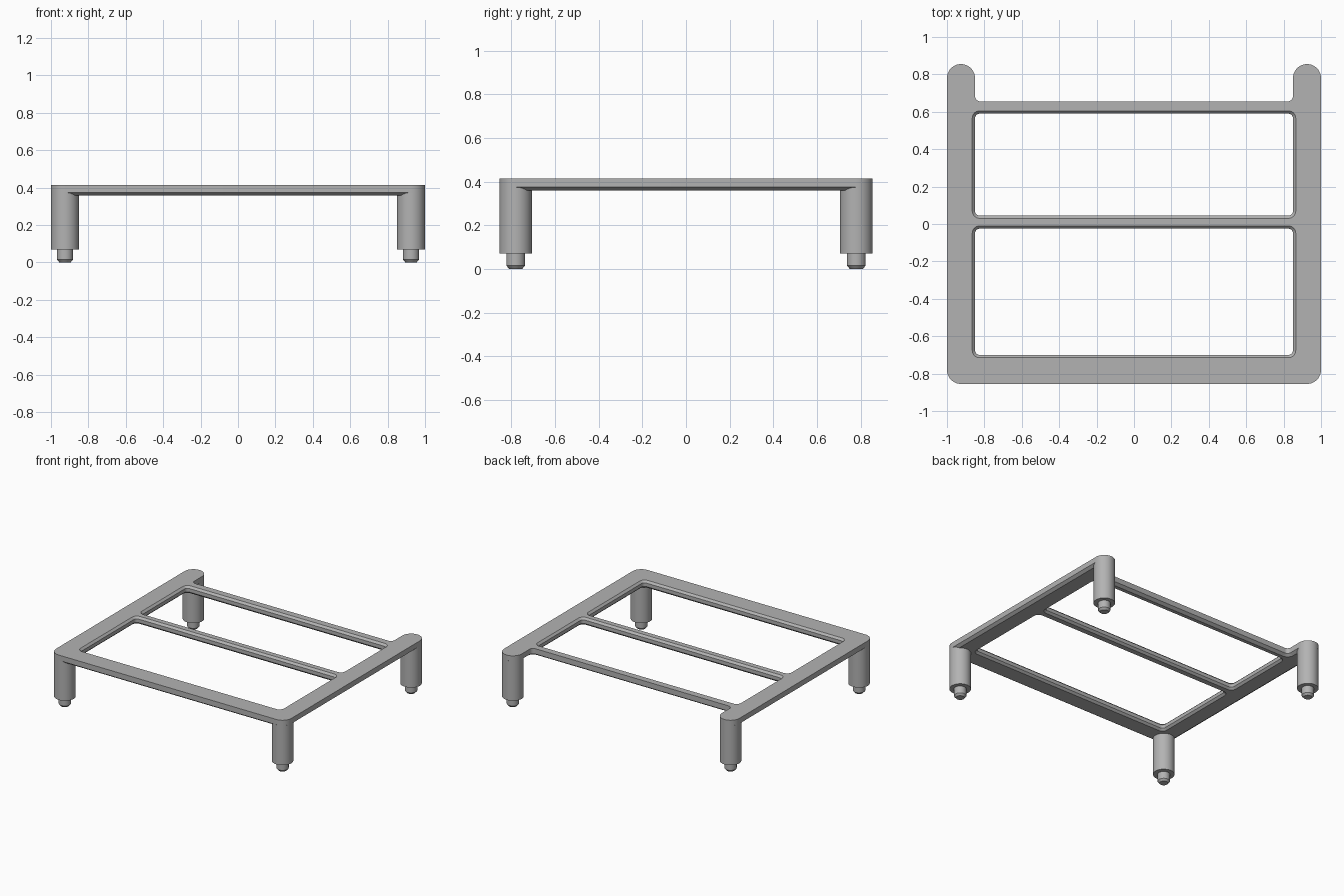
import bpy, bmesh, math
from mathutils import Vector

if "Cube" in bpy.data.objects:
    bpy.data.objects.remove(bpy.data.objects["Cube"], do_unlink=True)

grey = bpy.data.materials.new("plain grey")
grey.use_nodes = True
grey.diffuse_color = (0.45, 0.45, 0.45, 1)
grey.node_tree.nodes["Principled BSDF"].inputs["Base Color"].default_value = grey.diffuse_color

TOP, BOTTOM, CHAMFER = 0.415, 0.358, 0.015
LEG_X, LEG_Y, LEG_R = 0.925, 0.78, 0.075


def rounded(corners, inset, steps=10):
    """Counter-clockwise right-angled outline with rounded corners, moved inward by inset."""
    points = []
    count = len(corners)
    for i, (x, y, r) in enumerate(corners):
        here = Vector((x, y))
        a = (here - Vector(corners[i - 1][:2])).normalized()
        b = (Vector(corners[(i + 1) % count][:2]) - here).normalized()
        convex = a.cross(b) > 0
        here += (b - a) * inset if convex else (a - b) * inset
        # an inward move shifts along the left normals of both edges
        if not convex:
            here = Vector((x, y)) + (Vector((-a.y, a.x)) + Vector((-b.y, b.x))) * inset
        r = max(r - inset if convex else r + inset, 0.004)
        centre = here + (b - a) * r
        for k in range(steps + 1):
            t = k / steps * math.pi / 2
            points.append(centre - b * r * math.cos(t) + a * r * math.sin(t))
    return points


def loft(name, layers):
    """Closed solid through outlines stacked from low to high."""
    bm = bmesh.new()
    rings = [[bm.verts.new((p.x, p.y, z)) for p in pts] for pts, z in layers]
    for low, high in zip(rings, rings[1:]):
        for i in range(len(low)):
            bm.faces.new((low[i - 1], low[i], high[i], high[i - 1]))
    bm.faces.new(rings[0][::-1])
    bm.faces.new(rings[-1])
    bmesh.ops.recalc_face_normals(bm, faces=bm.faces)
    mesh = bpy.data.meshes.new(name)
    bm.to_mesh(mesh)
    bm.free()
    mesh.materials.append(grey)
    obj = bpy.data.objects.new(name, mesh)
    bpy.context.collection.objects.link(obj)
    return obj


def smooth(obj):
    bpy.ops.object.select_all(action="DESELECT")
    obj.select_set(True)
    bpy.context.view_layer.objects.active = obj
    bpy.ops.object.shade_smooth_by_angle(angle=math.radians(25))


def circle(x, y, r, sides=48):
    angles = [2 * math.pi * i / sides for i in range(sides)]
    return [Vector((x + r * math.cos(t), y + r * math.sin(t))) for t in angles]


# Frame plate with two rear tabs and a sloped lower rim
edge, back, tab, rear = 1.0, 0.655, 0.85, LEG_Y + LEG_R
outline = [(-edge, -rear, LEG_R), (edge, -rear, LEG_R),
           (edge, rear, LEG_R), (tab, rear, LEG_R), (tab, back, 0.03),
           (-tab, back, 0.03), (-tab, rear, LEG_R), (-edge, rear, LEG_R)]
frame = loft("frame", [(rounded(outline, 0.022), BOTTOM),
                       (rounded(outline, 0), BOTTOM + 0.016),
                       (rounded(outline, 0), TOP)])

# Two window openings, chamfered above and below
cutters = []
for y0, y1 in ((-0.70, -0.025), (0.045, 0.59)):
    x = 0.85
    hole = [(-x, y0, 0.025), (x, y0, 0.025), (x, y1, 0.025), (-x, y1, 0.025)]
    wide = rounded(hole, -CHAMFER - 0.01)
    narrow = rounded(hole, 0)
    cutter = loft("window_cutter", [(wide, BOTTOM - 0.01), (narrow, BOTTOM + CHAMFER),
                                    (narrow, TOP - CHAMFER), (wide, TOP + 0.01)])
    cutter.hide_render = True
    cut = frame.modifiers.new("window", "BOOLEAN")
    cut.operation = "DIFFERENCE"
    cut.solver = "EXACT"
    cut.object = cutter
    cutters.append(cutter)

bpy.ops.object.select_all(action="DESELECT")
frame.select_set(True)
bpy.context.view_layer.objects.active = frame
for name in [m.name for m in frame.modifiers]:
    bpy.ops.object.modifier_apply(modifier=name)
for cutter in cutters:
    bpy.data.objects.remove(cutter, do_unlink=True)
smooth(frame)

# Round legs, each with a chamfered peg under it
for sx, side in ((-1, "right"), (1, "left")):
    for sy, end in ((-1, "front"), (1, "back")):
        x, y = sx * LEG_X, sy * LEG_Y
        leg = loft(f"{end}_{side}_leg", [(circle(x, y, LEG_R), 0.07),
                                         (circle(x, y, LEG_R), BOTTOM + 0.016)])
        peg = loft(f"{end}_{side}_peg", [(circle(x, y, 0.03), 0),
                                         (circle(x, y, 0.043), 0.015),
                                         (circle(x, y, 0.043), 0.075)])
        smooth(leg)
        smooth(peg)
